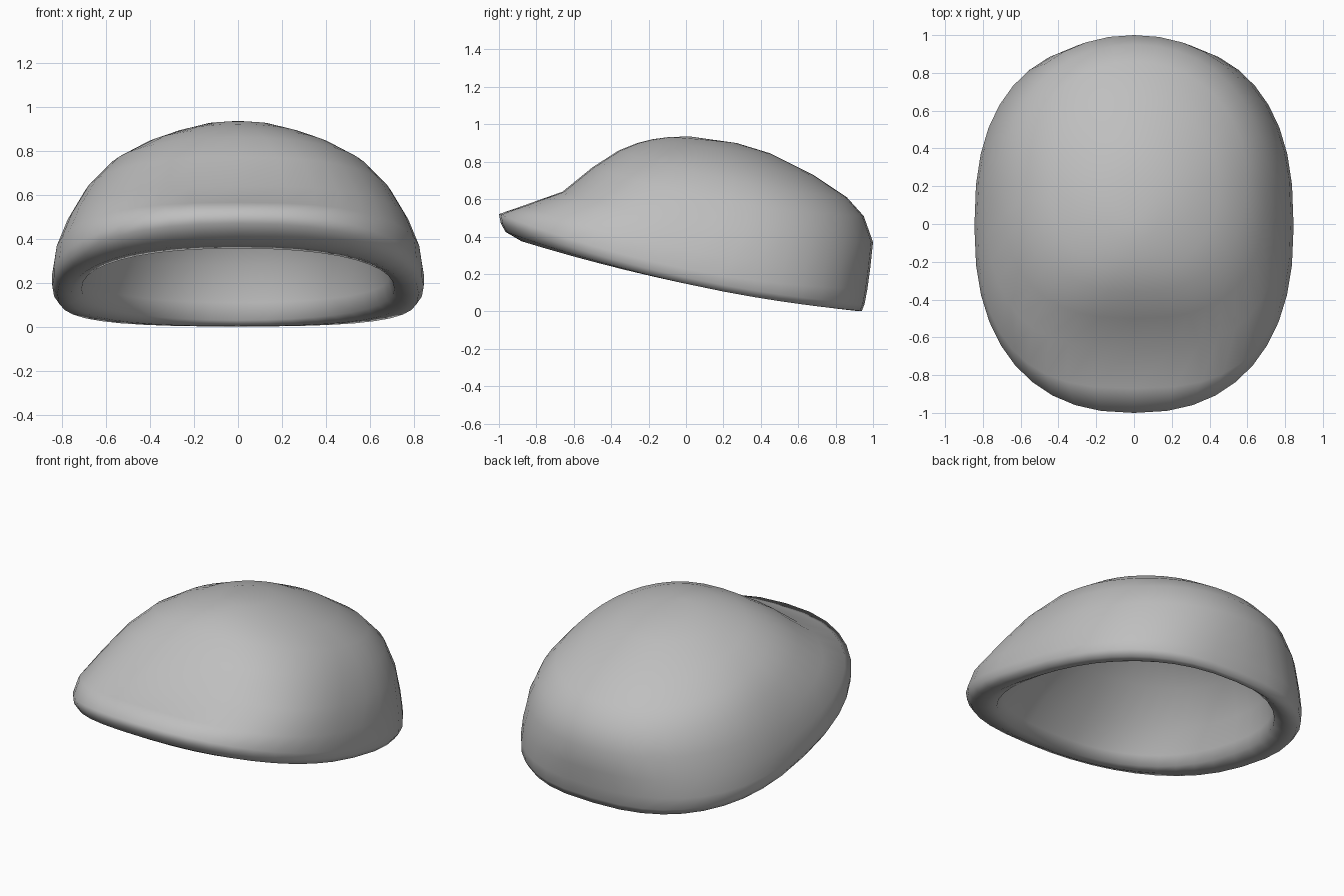
import bpy, bmesh, math

cube = bpy.data.objects.get("Cube")
if cube:
    bpy.data.objects.remove(cube, do_unlink=True)

grey = bpy.data.materials.new("plain grey")
grey.use_nodes = True
colour = (0.52, 0.52, 0.52, 1)
grey.diffuse_color = colour
grey.node_tree.nodes["Principled BSDF"].inputs["Base Color"].default_value = colour

SEGMENTS = 40


def ring(bm, front, back, width, z_front, z_side, z_back, front_power, back_power):
    """Rounded-box loop whose height bends smoothly from front to back."""
    verts = []
    middle, half = (front + back) / 2, (back - front) / 2
    for i in range(SEGMENTS):
        a = math.tau * i / SEGMENTS
        c, s = math.cos(a), math.sin(a)
        power = front_power if s < 0 else back_power
        x = width * math.copysign(abs(c) ** (2 / power), c)
        t = math.copysign(abs(s) ** (2 / power), s)
        z = z_side + t * (z_back - z_front) / 2 + t * t * ((z_back + z_front) / 2 - z_side)
        verts.append(bm.verts.new((x, middle + half * t, z)))
    return verts


def bridge(bm, lower, upper):
    for i in range(SEGMENTS):
        j = (i + 1) % SEGMENTS
        bm.faces.new((lower[i], lower[j], upper[j], upper[i]))


def cap(bm, loop, point):
    tip = bm.verts.new(point)
    for i in range(SEGMENTS):
        bm.faces.new((loop[i], loop[(i + 1) % SEGMENTS], tip))


# Each loop: front y, back y, half width, front z, side z, back z,
# front squareness, back squareness
lining = [
    (-0.13, 0.45, 0.24, 0.82, 0.78, 0.73, 2.0, 2.0),
    (-0.28, 0.70, 0.43, 0.76, 0.67, 0.58, 2.1, 2.0),
    (-0.42, 0.82, 0.57, 0.67, 0.54, 0.45, 2.3, 2.0),
    (-0.61, 0.89, 0.66, 0.52, 0.36, 0.28, 2.5, 2.0),
    (-0.75, 0.89, 0.69, 0.40, 0.23, 0.11, 2.5, 2.1),
]
brim = [
    (-0.80, 0.88, 0.71, 0.355, 0.17, 0.03, 2.4, 2.1),
    (-0.88, 0.905, 0.76, 0.375, 0.145, 0.003, 2.4, 2.35),
    (-0.965, 0.94, 0.82, 0.425, 0.15, 0.002, 2.35, 2.5),
    (-0.99, 0.955, 0.843, 0.47, 0.185, 0.04, 2.35, 2.55),
    (-1.00, 0.97, 0.845, 0.52, 0.23, 0.12, 2.35, 2.5),
    (-0.87, 0.985, 0.83, 0.565, 0.32, 0.23, 2.75, 2.3),
]
dome = [
    (-0.66, 1.00, 0.78, 0.64, 0.445, 0.37, 2.9, 2.1),
    (-0.50, 0.95, 0.70, 0.77, 0.585, 0.51, 2.65, 2.1),
    (-0.36, 0.86, 0.595, 0.86, 0.70, 0.61, 2.35, 2.05),
    (-0.26, 0.68, 0.45, 0.90, 0.80, 0.73, 2.15, 2.0),
    (-0.18, 0.45, 0.30, 0.92, 0.873, 0.845, 2.0, 2.0),
    (-0.09, 0.27, 0.15, 0.932, 0.918, 0.90, 2.0, 2.0),
]

# One continuous shell: lining, rolled brim with peak, outer dome
bm = bmesh.new()
loops = [ring(bm, *r) for r in lining + brim + dome]
for lower, upper in zip(loops, loops[1:]):
    bridge(bm, lower, upper)
cap(bm, loops[0], (0, 0.1, 0.83))
cap(bm, loops[-1], (0, 0.02, 0.935))
bmesh.ops.recalc_face_normals(bm, faces=bm.faces)

mesh = bpy.data.meshes.new("peaked_cap_shell")
bm.to_mesh(mesh)
bm.free()
mesh.materials.append(grey)
shell = bpy.data.objects.new("peaked_cap_shell", mesh)
bpy.context.collection.objects.link(shell)
bpy.context.view_layer.objects.active = shell
shell.select_set(True)
bpy.ops.object.shade_smooth_by_angle(angle=math.radians(100))
